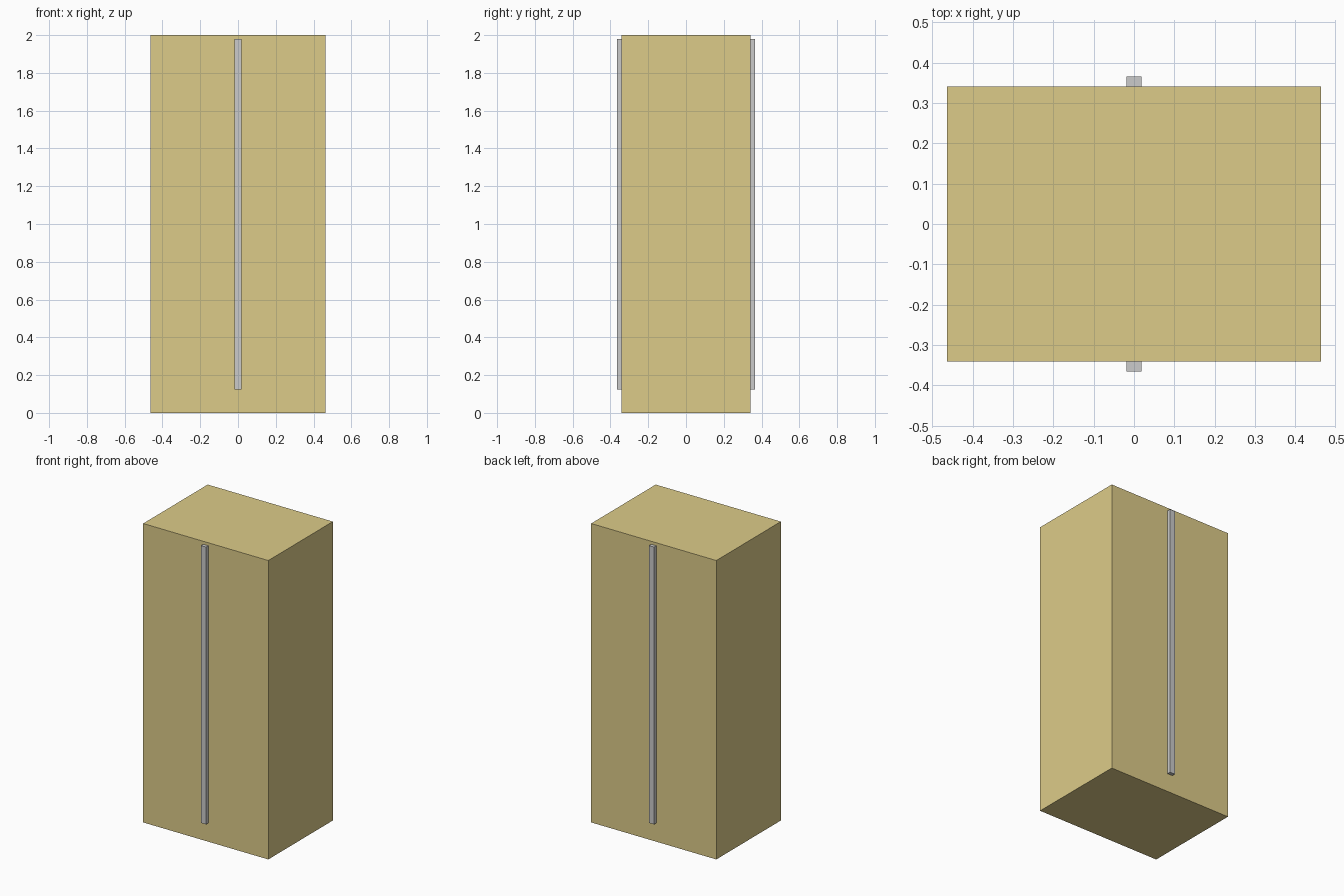
import bpy

if "Cube" in bpy.data.objects:
    bpy.data.objects.remove(bpy.data.objects["Cube"])

W, D, H = 0.926, 0.682, 2.0            # cabinet size
BAR_W, BAR_OUT = 0.038, 0.365          # handle width, outermost y
BAR_Z0, BAR_Z1 = 0.125, 1.98           # handle bottom and top


def box(name, x, y, z):
    """Box from (min, max) ranges along each axis."""
    bpy.ops.mesh.primitive_cube_add(size=1, location=[sum(r) / 2 for r in (x, y, z)])
    obj = bpy.context.object
    obj.name = obj.data.name = name
    obj.scale = [r[1] - r[0] for r in (x, y, z)]
    bpy.ops.object.transform_apply(location=False, rotation=False, scale=True)
    return obj


# Cabinet body
body = box("cabinet_body", (-W / 2, W / 2), (-D / 2, D / 2), (0, H))
mat = bpy.data.materials.new("pale_yellow")
mat.diffuse_color = (0.72, 0.6, 0.25, 1)
mat.use_nodes = True
mat.node_tree.nodes["Principled BSDF"].inputs["Base Color"].default_value = mat.diffuse_color
body.data.materials.append(mat)

# Tall bar on the front and back faces
for name, side in (("front_bar", -1), ("back_bar", 1)):
    y = sorted((side * D / 2, side * BAR_OUT))
    box(name, (-BAR_W / 2, BAR_W / 2), y, (BAR_Z0, BAR_Z1))
